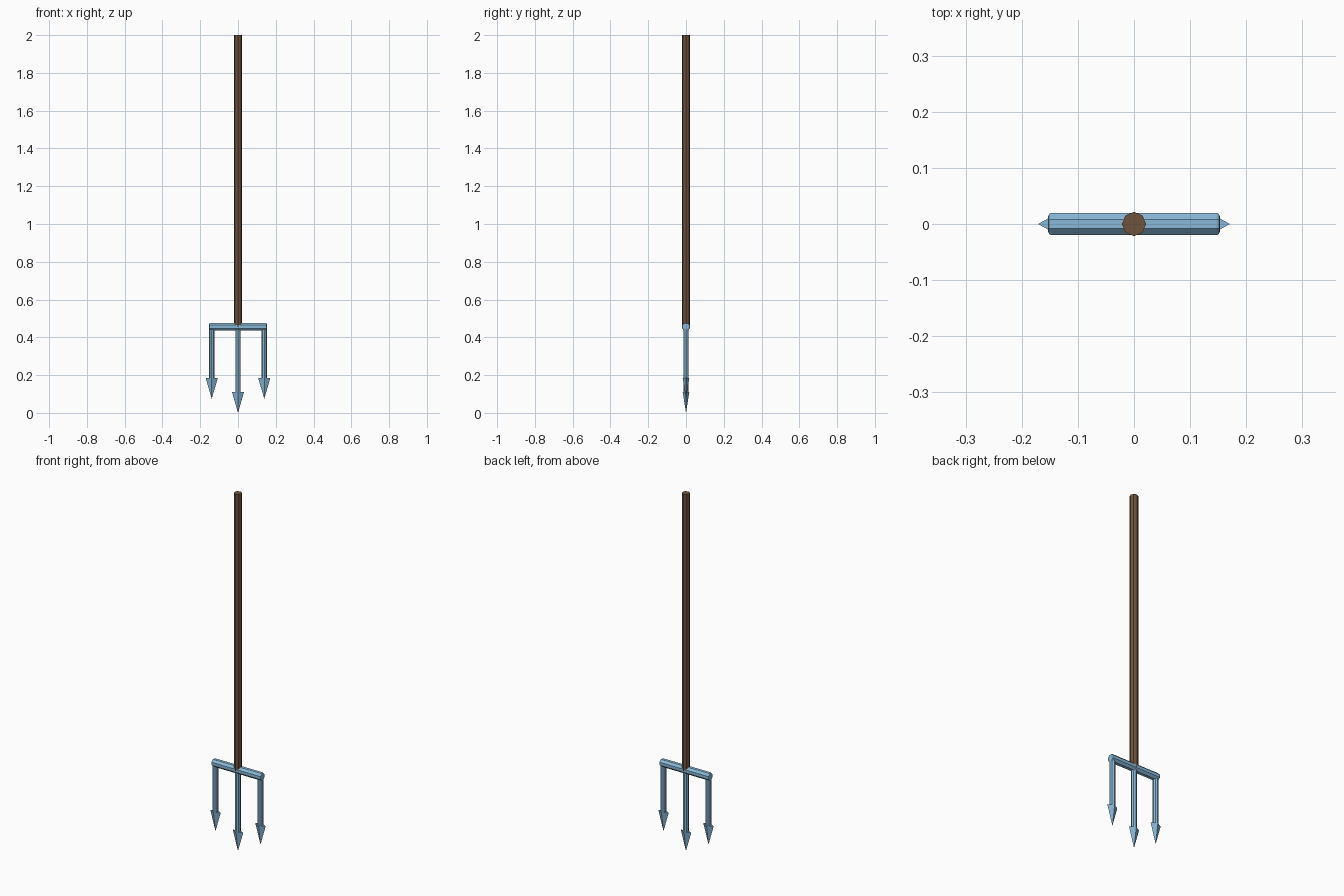
import bpy, bmesh, math
from mathutils import Matrix

if "Cube" in bpy.data.objects:
    bpy.data.objects.remove(bpy.data.objects["Cube"])


def material(name, color):
    m = bpy.data.materials.new(name)
    m.diffuse_color = color
    m.use_nodes = True
    m.node_tree.nodes["Principled BSDF"].inputs["Base Color"].default_value = m.diffuse_color
    return m


WOOD = material("wood", (0.16, 0.085, 0.045, 1))
STEEL = material("steel", (0.25, 0.48, 0.68, 1))


def prism(name, sides, r_bottom, r_top, z0, z1, mat, x=0, squash=1, turn=0):
    """Upright cone or prism between two heights, with a vertex on +x unless turned."""
    bm = bmesh.new()
    bmesh.ops.create_cone(bm, cap_ends=True, segments=sides, radius1=r_bottom,
                          radius2=r_top, depth=z1 - z0)
    # primitive starts with a vertex on the y axis; all counts here divide by 4
    bmesh.ops.rotate(bm, verts=bm.verts, matrix=Matrix.Rotation(turn, 3, 'Z'))
    bmesh.ops.scale(bm, verts=bm.verts, vec=(1, squash, 1))
    bmesh.ops.translate(bm, verts=bm.verts, vec=(x, 0, (z0 + z1) / 2))
    bmesh.ops.recalc_face_normals(bm, faces=bm.faces)
    mesh = bpy.data.meshes.new(name)
    bm.to_mesh(mesh)
    bm.free()
    mesh.materials.append(mat)
    ob = bpy.data.objects.new(name, mesh)
    bpy.context.collection.objects.link(ob)
    return ob


# Wooden shaft
prism("shaft", 8, 0.0215, 0.0215, 0.455, 2.0, WOOD)

# Horizontal crossbar with softened ends
bar = prism("crossbar", 8, 0.0215, 0.0215, -0.153, 0.153, STEEL, turn=math.pi / 8)
bar.data.transform(Matrix.Translation((0, 0, 0.456)) @ Matrix.Rotation(math.pi / 2, 4, 'Y'))
bm = bmesh.new()
bm.from_mesh(bar.data)
rims = [e for e in bm.edges if abs(e.verts[0].co.x - e.verts[1].co.x) < 1e-4]
bmesh.ops.bevel(bm, geom=rims, offset=0.006, segments=2, profile=0.5, affect='EDGES')
bm.to_mesh(bar.data)
bm.free()

# Three tines, each ending in a flattened four-sided point
for side, x, tip in (("left", -0.139, 0.074), ("middle", 0, 0.0), ("right", 0.139, 0.074)):
    prism(side + "_tine", 8, 0.0145, 0.0145, tip + 0.1, 0.456, STEEL, x)
    prism(side + "_point", 4, 0, 0.032, tip, tip + 0.111, STEEL, x, squash=0.55)
